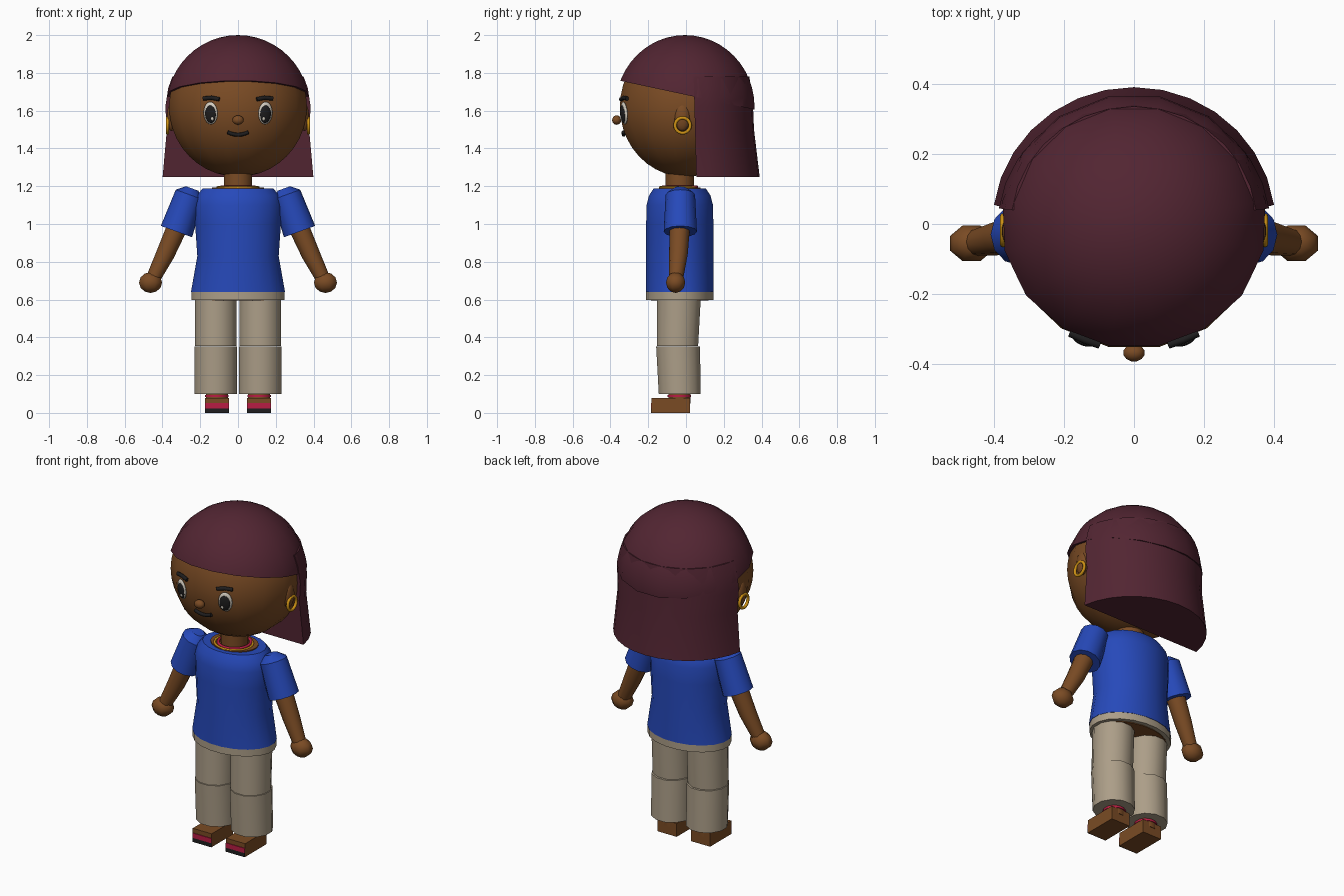
import bpy, bmesh
from math import sin, cos, pi, sqrt, radians
from mathutils import Vector, Matrix

if "Cube" in bpy.data.objects:
    bpy.data.objects.remove(bpy.data.objects["Cube"], do_unlink=True)


def material(name, r, g, b):
    m = bpy.data.materials.new(name)
    m.use_nodes = True
    linear = [(c / 255 / 12.92 if c < 11 else ((c / 255 + 0.055) / 1.055) ** 2.4) for c in (r, g, b)] + [1]
    m.diffuse_color = linear
    m.node_tree.nodes["Principled BSDF"].inputs["Base Color"].default_value = linear
    return m


SKIN = material("brown_skin", 122, 75, 36)
HAIR = material("dark_plum", 82, 37, 50)
BLUE = material("blue_cloth", 38, 73, 186)
BEIGE = material("beige_cloth", 172, 158, 136)
GOLD = material("gold", 205, 145, 20)
RED = material("crimson", 185, 28, 68)
BLACK = material("black", 30, 29, 30)
WHITE = material("off_white", 215, 208, 195)


def finish(name, bm, mat, angle=40):
    bmesh.ops.recalc_face_normals(bm, faces=bm.faces[:])
    mesh = bpy.data.meshes.new(name)
    bm.to_mesh(mesh)
    bm.free()
    mesh.materials.append(mat)
    ob = bpy.data.objects.new(name, mesh)
    bpy.context.collection.objects.link(ob)
    if angle:
        bpy.ops.object.select_all(action="DESELECT")
        ob.select_set(True)
        bpy.context.view_layer.objects.active = ob
        bpy.ops.object.shade_smooth_by_angle(angle=radians(angle))
    return ob


def skin_rings(name, rings, mat, angle=40):
    """Bridge closed rings of points and cap both ends."""
    bm = bmesh.new()
    loops = [[bm.verts.new(p) for p in ring] for ring in rings]
    n = len(loops[0])
    for a, b in zip(loops, loops[1:]):
        for i in range(n):
            j = (i + 1) % n
            bm.faces.new((a[i], a[j], b[j], b[i]))
    bm.faces.new(loops[0])
    bm.faces.new(loops[-1])
    return finish(name, bm, mat, angle)


def loft(name, rings, mat, n=16, angle=40):
    """Upright loft; each ring is (x, y, z, x radius, y radius)."""
    return skin_rings(name, [[(x + rx * cos(2 * pi * (i + 0.5) / n), y + ry * sin(2 * pi * (i + 0.5) / n), z)
                              for i in range(n)] for x, y, z, rx, ry in rings], mat, angle)


def limb(name, path, mat, n=12):
    """Round tube along a path of (point, radius)."""
    axis = (Vector(path[-1][0]) - Vector(path[0][0])).normalized()
    u = axis.cross(Vector((0, 1, 0))).normalized()
    v = axis.cross(u)
    return skin_rings(name, [[Vector(p) + r * (u * cos(2 * pi * i / n) + v * sin(2 * pi * i / n))
                              for i in range(n)] for p, r in path], mat)


def ball(name, loc, radii, mat, seg=16, rings=12, rot=Matrix(), cut=None, angle=60):
    bm = bmesh.new()
    bmesh.ops.create_uvsphere(bm, u_segments=seg, v_segments=rings, radius=1)
    bm.transform(Matrix.Translation(loc) @ rot @ Matrix.Diagonal((*radii, 1)) @ Matrix.Rotation(pi / seg, 4, "Z"))
    if cut:
        bmesh.ops.bisect_plane(bm, geom=bm.verts[:] + bm.edges[:] + bm.faces[:],
                               plane_co=cut[0], plane_no=cut[1], clear_inner=True)
        bmesh.ops.holes_fill(bm, edges=[e for e in bm.edges if e.is_boundary])
    return finish(name, bm, mat, angle)


def box(name, lo, hi, mat):
    lo, hi = Vector(lo), Vector(hi)
    bm = bmesh.new()
    bmesh.ops.create_cube(bm, size=1)
    bm.transform(Matrix.Translation((lo + hi) / 2) @ Matrix.Diagonal((*(hi - lo), 1)))
    return finish(name, bm, mat, 0)


def ring(name, loc, radius, minor, mat, rot=(0, 0, 0), yscale=1):
    bpy.ops.mesh.primitive_torus_add(major_segments=24, minor_segments=8, major_radius=radius,
                                     minor_radius=minor, location=loc, rotation=rot)
    ob = bpy.context.object
    ob.name = name
    ob.scale.y = yscale
    ob.data.materials.append(mat)
    bpy.ops.object.shade_smooth_by_angle(angle=radians(60))
    return ob


HC = Vector((0, -0.005, 1.62))
HR = Vector((0.372, 0.352, 0.37))


def face_point(x, z, out=0.0):
    """Point on the front of the head, and its tangent frame facing outward."""
    dz = z - HC.z
    y = HC.y - HR.y * sqrt(1 - (x / HR.x) ** 2 - (dz / HR.z) ** 2)
    p = Vector((x, y, z))
    nrm = Vector((x / HR.x ** 2, (y - HC.y) / HR.y ** 2, dz / HR.z ** 2)).normalized()
    side = nrm.cross(Vector((0, 0, -1))).normalized()
    rot = Matrix((side, -nrm, side.cross(-nrm))).transposed().to_4x4()
    return p + nrm * out, rot


def face_stroke(name, points, radius, mat):
    """Thin round stroke laid over the face."""
    curve = bpy.data.curves.new(name, "CURVE")
    curve.dimensions = "3D"
    curve.bevel_depth = radius
    curve.bevel_resolution = 2
    curve.use_fill_caps = True
    sp = curve.splines.new("POLY")
    sp.points.add(len(points) - 1)
    for sp_point, (x, z) in zip(sp.points, points):
        sp_point.co = (*face_point(x, z, 0.002)[0], 1)
    curve.materials.append(mat)
    ob = bpy.data.objects.new(name, curve)
    bpy.context.collection.objects.link(ob)
    return ob


# Head and hair
ball("head", HC, HR, SKIN, 16, 20)
ball("hair_cap", (0, -0.005, 1.62), (0.385, 0.375, 0.38), HAIR, 16, 24,
     cut=((0, 0.04, 1.675), (0, 0.21, 0.98)))
hair_rings = []
for z, rx, ry, front in ((1.25, 0.403, 0.39, 0.055), (1.5, 0.38, 0.36, 0.048), (1.62, 0.388, 0.355, 0.045),
                         (1.72, 0.372, 0.345, 0.042), (1.78, 0.35, 0.335, 0.04)):
    a0 = front / ry
    hair_rings.append([(rx * cos(a), ry * sin(a), z) for a in (a0 + (pi - 2 * a0) * i / 14 for i in range(15))])
skin_rings("back_hair", hair_rings, HAIR)

# Face
ball("nose", (0, -0.367, 1.55), (0.031, 0.025, 0.025), SKIN, 12, 8)
face_stroke("mouth", [(x / 100, 1.473 + 0.014 * (x / 5.5) ** 2) for x in (-5.5, -4, -2, 0, 2, 4, 5.5)], 0.01, BLACK)

for s, side in ((1, "left"), (-1, "right")):
    for part, dx, z, out, radii, mat in (("eye_white", 0, 1.587, 0, (0.04, 0.012, 0.06), WHITE),
                                         ("pupil", 0.002, 1.582, 0.006, (0.031, 0.012, 0.047), BLACK),
                                         ("eye_glint", 0.014, 1.56, 0.015, (0.008, 0.005, 0.01), WHITE)):
        p, rot = face_point(s * 0.145 - dx * s, z, out)
        ball(f"{side}_{part}", p, radii, mat, 16, 10, rot)
    face_stroke(f"{side}_eyebrow", [(s * 0.098, 1.66), (s * 0.14, 1.668), (s * 0.182, 1.664)], 0.011, BLACK)
    ball(f"{side}_ear", (s * 0.352, -0.02, 1.565), (0.025, 0.043, 0.073), SKIN, 12, 10)
    ring(f"{side}_earring", (s * 0.373, -0.018, 1.522), 0.04, 0.009, GOLD, (0, pi / 2, 0))

    # Arms: sleeve, forearm, hand
    limb(f"{side}_sleeve", [((s * 0.243, -0.03, 1.188), 0.035), ((s * 0.256, -0.03, 1.155), 0.078),
                            ((s * 0.326, -0.03, 0.96), 0.088)], BLUE)
    limb(f"{side}_arm", [((s * 0.315, -0.033, 1.0), 0.055), ((s * 0.385, -0.04, 0.84), 0.049),
                         ((s * 0.46, -0.055, 0.69), 0.036)], SKIN)
    ball(f"{side}_hand", (s * 0.463, -0.055, 0.69), (0.066, 0.055, 0.055), SKIN, 8, 6)

    # Trouser legs, meeting at the knee
    loft(f"{side}_thigh", [(s * 0.117, -0.045, 0.354, 0.114, 0.113), (s * 0.117, -0.037, 0.62, 0.114, 0.12)], BEIGE, 12)
    loft(f"{side}_shin", [(s * 0.117, -0.033, 0.1, 0.117, 0.115), (s * 0.117, -0.042, 0.352, 0.117, 0.12)], BEIGE, 12)

    # Feet with a strap and striped toe plates
    x0, x1 = sorted((s * 0.048, s * 0.175))
    loft(f"{side}_ankle", [(s * 0.112, -0.035, 0.05, 0.06, 0.06), (s * 0.112, -0.035, 0.13, 0.06, 0.06)], SKIN, 12)
    loft(f"{side}_ankle_strap", [(s * 0.112, -0.035, 0.084, 0.064, 0.064), (s * 0.112, -0.035, 0.096, 0.064, 0.064)], RED, 12)
    box(f"{side}_foot", (x0, -0.182, 0), (x1, 0.02, 0.08), SKIN)
    box(f"{side}_toe_sole", (x0, -0.186, 0), (x1, -0.181, 0.024), BLACK)
    box(f"{side}_toe_stripe", (x0, -0.186, 0.024), (x1, -0.181, 0.053), RED)

# Torso
BY = -0.033
loft("shirt", [(0, BY, 0.64, 0.252, 0.182), (0, BY, 0.83, 0.218, 0.18), (0, BY, 1.0, 0.23, 0.18),
               (0, BY, 1.1, 0.235, 0.178), (0, BY, 1.15, 0.222, 0.165), (0, BY, 1.188, 0.19, 0.14)], BLUE, 20, 50)
loft("waistband", [(0, BY, 0.598, 0.25, 0.18), (0, BY, 0.642, 0.25, 0.18)], BEIGE, 20)
loft("hips", [(0, BY, 0.594, 0.225, 0.155), (0, BY, 0.63, 0.225, 0.155)], SKIN, 20)
loft("neckline", [(0, BY, 1.17, 0.14, 0.112), (0, BY, 1.194, 0.14, 0.112)], SKIN, 20)
loft("neck", [(0, BY, 1.17, 0.076, 0.076), (0, BY, 1.32, 0.076, 0.076)], SKIN, 16)
ring("red_necklace", (0, BY, 1.196), 0.09, 0.008, RED)
ring("gold_necklace", (0, BY - 0.008, 1.193), 0.108, 0.007, GOLD, yscale=0.9)
